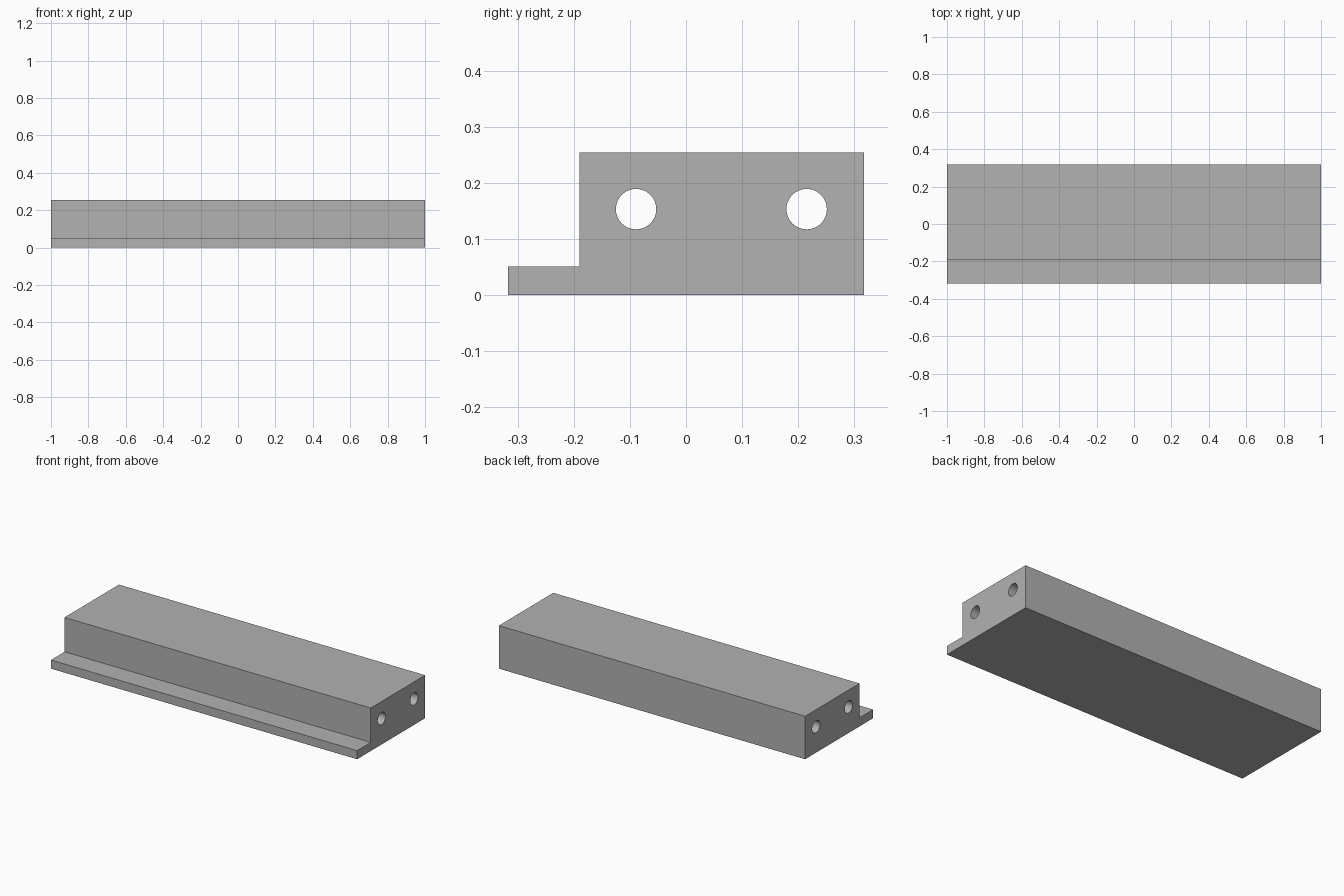
import bpy
import bmesh
import math

cube = bpy.data.objects.get("Cube")
if cube:
    bpy.data.objects.remove(cube, do_unlink=True)

LENGTH = 2.0
HALF_WIDTH = 0.317
STEP_Y = -0.19
FLANGE_TOP = 0.051
TOP = 0.254
HOLE_RADIUS = 0.036
HOLE_Z = 0.153
HOLE_YS = (-0.089, 0.215)

# Single grey material
grey = bpy.data.materials.new("plain_grey")
grey.use_nodes = True
colour = (0.445, 0.445, 0.445, 1.0)
grey.diffuse_color = colour
grey.node_tree.nodes["Principled BSDF"].inputs["Base Color"].default_value = colour

# Flanged bar: stepped cross-section extruded along its length
profile = [(-HALF_WIDTH, 0), (HALF_WIDTH, 0), (HALF_WIDTH, TOP),
           (STEP_Y, TOP), (STEP_Y, FLANGE_TOP), (-HALF_WIDTH, FLANGE_TOP)]
bm = bmesh.new()
end = bm.faces.new([bm.verts.new((-LENGTH / 2, y, z)) for y, z in profile])
extruded = bmesh.ops.extrude_face_region(bm, geom=[end], use_keep_orig=True)
moved = [v for v in extruded["geom"] if isinstance(v, bmesh.types.BMVert)]
bmesh.ops.translate(bm, verts=moved, vec=(LENGTH, 0, 0))
bmesh.ops.recalc_face_normals(bm, faces=bm.faces)
mesh = bpy.data.meshes.new("flanged_bar")
bm.to_mesh(mesh)
bm.free()
mesh.materials.append(grey)
bar = bpy.data.objects.new("flanged_bar", mesh)
bpy.context.collection.objects.link(bar)

# Two round bores running the full length
for y in HOLE_YS:
    bpy.ops.mesh.primitive_cylinder_add(
        vertices=48, radius=HOLE_RADIUS, depth=LENGTH + 0.2,
        location=(0, y, HOLE_Z), rotation=(0, math.pi / 2, 0))
    cutter = bpy.context.object
    cutter.name = "bore_cutter"
    cutter.hide_render = True
    cutter.data.materials.append(grey)
    bore = bar.modifiers.new("bore", "BOOLEAN")
    bore.operation = "DIFFERENCE"
    bore.solver = "EXACT"
    bore.object = cutter
    bpy.ops.object.select_all(action="DESELECT")
    bar.select_set(True)
    bpy.context.view_layer.objects.active = bar
    bpy.ops.object.modifier_apply(modifier=bore.name)
    bpy.data.objects.remove(cutter, do_unlink=True)

# Smooth bores, crisp bar edges
bpy.ops.object.shade_smooth_by_angle(angle=math.radians(30))
